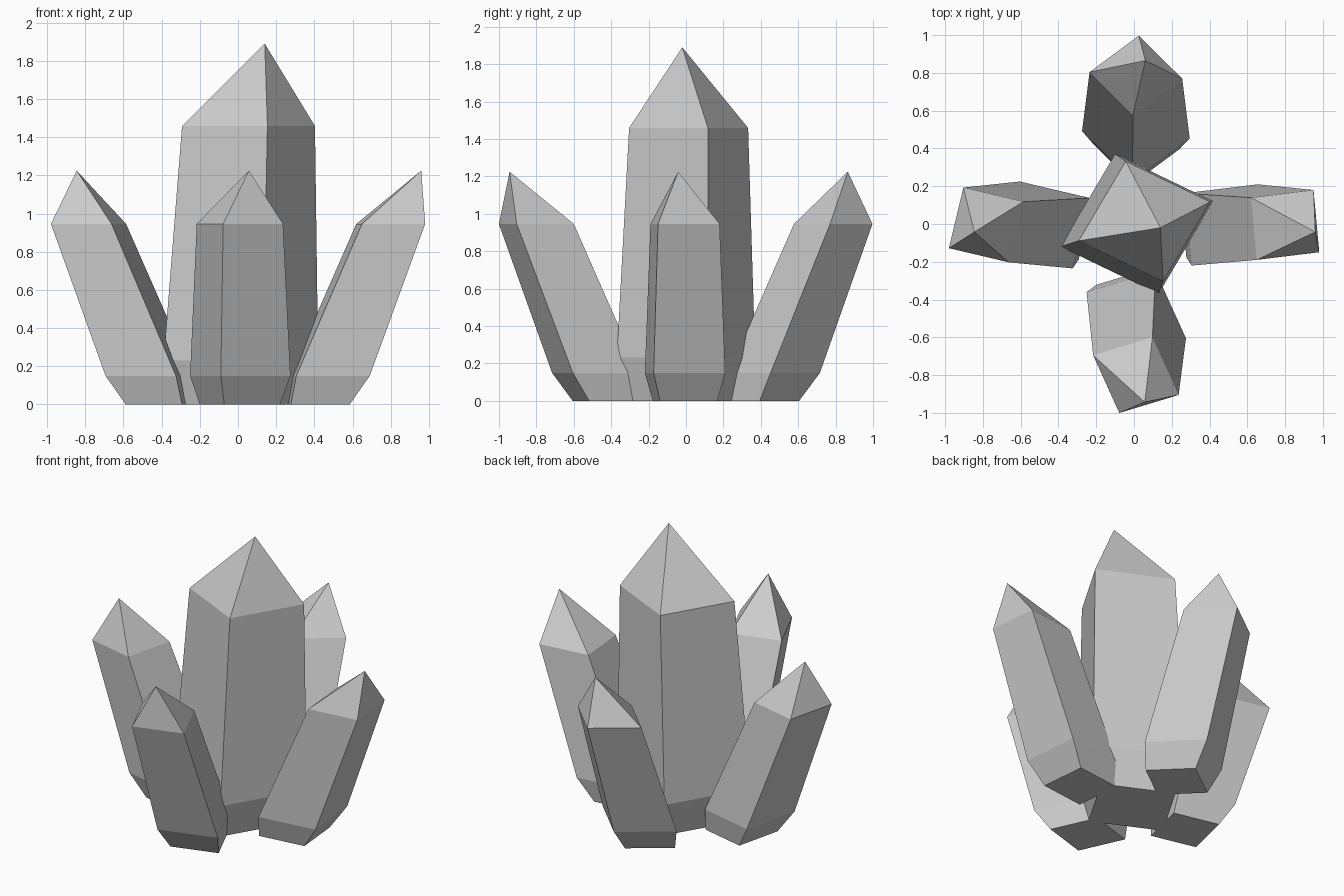
import bpy
import bmesh
from mathutils import Vector

if "Cube" in bpy.data.objects:
    bpy.data.objects.remove(bpy.data.objects["Cube"])


def crystal(name, height, centres, diag_a, diag_b, tip):
    """Four-sided crystal: narrow foot, wide belt, tapered shoulder, off-centre tip.
    centres = xy centre of foot, belt and shoulder; diag_a/b = belt half diagonals."""
    a, b = Vector(diag_a), Vector(diag_b)
    bm = bmesh.new()
    rings = []
    for (cx, cy), scale, level in zip(centres, (0.8, 1.0, 0.86), (0, 0.122, 0.772)):
        ring = []
        for d in (a, b, -a, -b):
            ring.append(bm.verts.new((cx + d.x * scale, cy + d.y * scale, level * height)))
        rings.append(ring)
    apex = bm.verts.new((tip[0], tip[1], height))
    bm.faces.new(rings[0][::-1])
    for i in range(4):
        j = (i + 1) % 4
        for low, high in zip(rings, rings[1:]):
            bm.faces.new((low[i], low[j], high[j], high[i]))
        bm.faces.new((rings[2][i], rings[2][j], apex))
    bmesh.ops.recalc_face_normals(bm, faces=bm.faces)
    mesh = bpy.data.meshes.new(name)
    bm.to_mesh(mesh)
    bm.free()
    bpy.context.collection.objects.link(bpy.data.objects.new(name, mesh))


# Tall upright crystal in the middle
crystal("centre_crystal", 1.89, [(0.015, 0), (0.015, 0), (0.055, 0.014)],
        (0.405, 0.12), (-0.115, 0.37), (0.14, -0.02))

# Four smaller crystals leaning outwards
SIDE = 1.225
crystal("front_crystal", SIDE, [(0.01, -0.42), (0.012, -0.483), (0.01, -0.80)],
        (0.263, -0.122), (0.102, 0.233), (0.057, -0.943))
crystal("back_crystal", SIDE, [(0.01, 0.41), (0.01, 0.472), (0.01, 0.787)],
        (0.285, -0.02), (0.018, 0.244), (0.06, 0.865))
crystal("left_crystal", SIDE, [(-0.405, -0.005), (-0.465, -0.005), (-0.783, -0.005)],
        (0.14, -0.23), (0.229, 0.143), (-0.845, -0.042))
crystal("right_crystal", SIDE, [(0.417, -0.005), (0.48, -0.005), (0.80, -0.005)],
        (0.21, -0.168), (0.175, 0.215), (0.96, -0.042))
